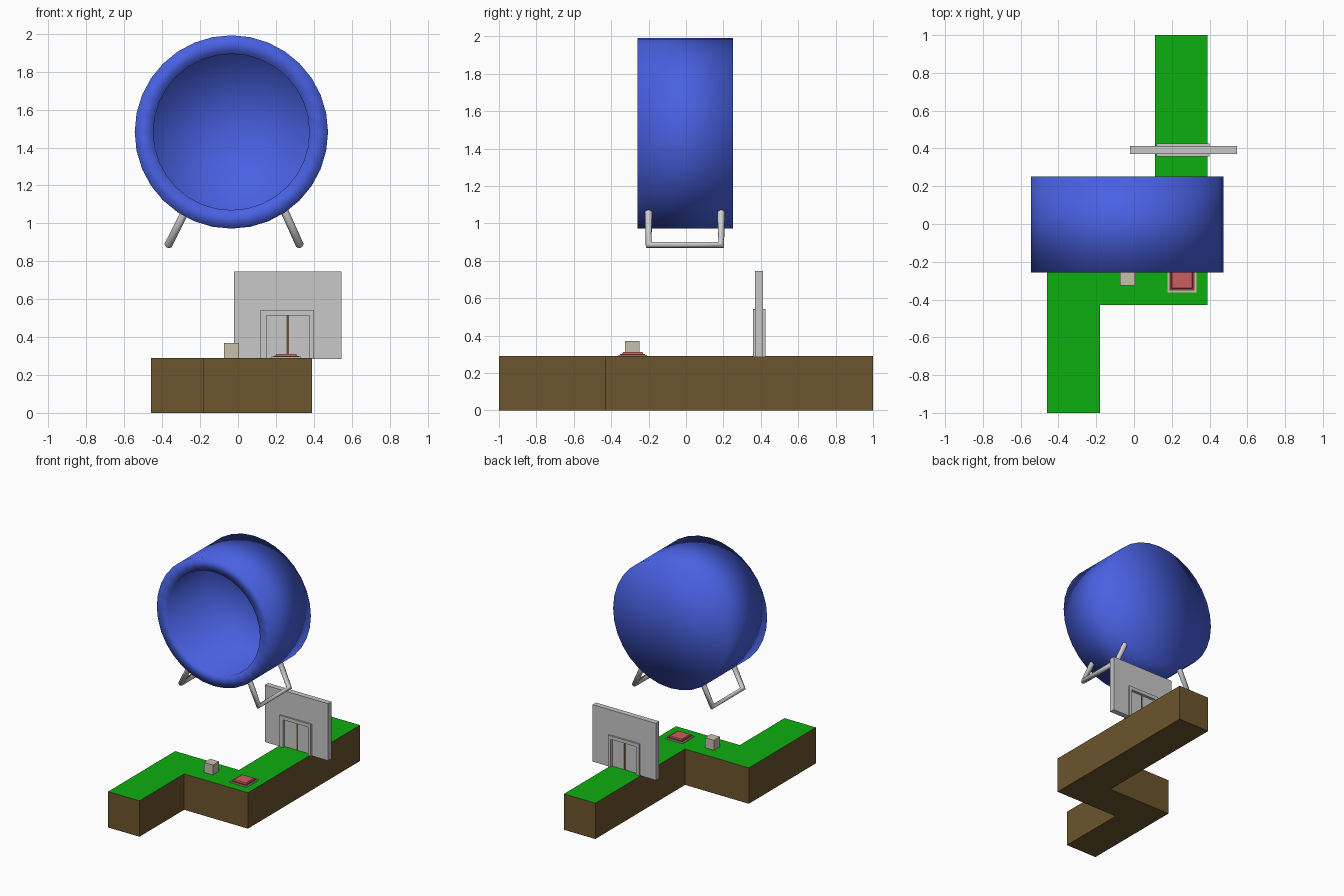
import bpy, bmesh, math
from mathutils import Vector

if "Cube" in bpy.data.objects:
    bpy.data.objects.remove(bpy.data.objects["Cube"])


def mat(name, rgb):
    m = bpy.data.materials.new(name)
    m.diffuse_color = (*rgb, 1)
    m.use_nodes = True
    m.node_tree.nodes["Principled BSDF"].inputs["Base Color"].default_value = m.diffuse_color
    return m


GREEN = mat("grass green", (0.004, 0.42, 0.005))
BROWN = mat("earth brown", (0.15, 0.09, 0.026))
BLUE = mat("barrel blue", (0.065, 0.12, 0.76))
GREY = mat("wall grey", (0.58, 0.58, 0.58))
METAL = mat("leg metal", (0.62, 0.62, 0.62))
BEIGE = mat("block beige", (0.57, 0.53, 0.41))
RED = mat("button red", (0.60, 0.11, 0.11))
DARK_RED = mat("button dark red", (0.30, 0.045, 0.045))


def finish(name, bm, *mats):
    bmesh.ops.recalc_face_normals(bm, faces=bm.faces)
    me = bpy.data.meshes.new(name)
    bm.to_mesh(me)
    bm.free()
    for m in mats:
        me.materials.append(m)
    ob = bpy.data.objects.new(name, me)
    bpy.context.collection.objects.link(ob)
    return ob


def prism(name, pts, axis, lo, hi, *mats):
    """Extrude a 2D outline: axis 'z' uses (x, y), axis 'y' uses (x, z)."""
    bm = bmesh.new()
    co = (lambda p, h: (p[0], p[1], h)) if axis == 'z' else (lambda p, h: (p[0], h, p[1]))
    f = bm.faces.new([bm.verts.new(co(p, lo)) for p in pts])
    ext = bmesh.ops.extrude_face_region(bm, geom=[f])
    d = (0, 0, hi - lo) if axis == 'z' else (0, hi - lo, 0)
    bmesh.ops.translate(bm, verts=[v for v in ext["geom"] if isinstance(v, bmesh.types.BMVert)], vec=d)
    return finish(name, bm, *mats)


def box(name, x0, x1, y0, y1, z0, z1, m, taper=0):
    ob = prism(name, [(x0, y0), (x1, y0), (x1, y1), (x0, y1)], 'z', z0, z1, m)
    cx, cy = (x0 + x1) / 2, (y0 + y1) / 2
    for v in ob.data.vertices:
        if abs(v.co.z - z1) < 1e-5:
            v.co.x -= math.copysign(taper, v.co.x - cx)
            v.co.y -= math.copysign(taper, v.co.y - cy)
    return ob


def arch(name, x0, x1, top, ix0, ix1, itop, y0, y1, m):
    z = 0.285
    prism(name, [(x0, z), (x0, top), (x1, top), (x1, z), (ix1, z), (ix1, itop),
                 (ix0, itop), (ix0, z)], 'y', y0, y1, m)


# zigzag path: brown block, green upper face
path = prism("zigzag_path", [(-0.46, -1), (-0.18, -1), (-0.18, -0.43), (0.39, -0.43), (0.39, 1),
                             (0.11, 1), (0.11, -0.145), (-0.46, -0.145)], 'z', 0, 0.29, BROWN, GREEN)
for p in path.data.polygons:
    p.material_index = 1 if p.normal.z > 0.5 else 0

# wall with framed double door
arch("wall", -0.02, 0.545, 0.745, 0.13, 0.39, 0.53, 0.37, 0.413, GREY)
arch("door_frame", 0.12, 0.40, 0.543, 0.15, 0.375, 0.515, 0.357, 0.426, GREY)
box("left_door", 0.148, 0.255, 0.38, 0.403, 0.285, 0.518, GREY)
box("right_door", 0.27, 0.377, 0.38, 0.403, 0.285, 0.518, GREY)
box("door_gap_strip", 0.25, 0.275, 0.384, 0.399, 0.285, 0.518, BROWN)

# floor button and small block
box("button_base", 0.177, 0.331, -0.362, -0.208, 0.288, 0.297, BEIGE)
box("button_rim", 0.187, 0.321, -0.352, -0.218, 0.295, 0.301, DARK_RED)
box("button_top", 0.196, 0.312, -0.343, -0.227, 0.298, 0.311, RED, 0.005)
box("small_block", -0.075, 0.004, -0.325, -0.248, 0.288, 0.37, BEIGE)

# hanging barrel: hollow cup, open to the front, spun about the y axis
N = 32
bm = bmesh.new()
center = Vector((-0.035, 0, 1.482))
rings = []
for r, y in [(0.51, 0.252), (0.51, -0.258), (0.412, -0.258), (0.41, 0.21)]:
    rings.append([bm.verts.new(center + Vector((r * math.cos(a), y, r * math.sin(a))))
                  for a in (2 * math.pi * i / N for i in range(N))])
for a, b in zip(rings, rings[1:]):
    for i in range(N):
        j = (i + 1) % N
        bm.faces.new((a[i], a[j], b[j], b[i]))
for ring, y in ((rings[0], 0.252), (rings[-1], 0.21)):
    c = bm.verts.new(center + Vector((0, y, 0)))
    for i in range(N):
        bm.faces.new((ring[i], ring[(i + 1) % N], c))
barrel = finish("hanging_barrel", bm, BLUE)
barrel.data.shade_smooth()

# two U-shaped tube legs
for name, xt, xb in (("left_leg", -0.275, -0.368), ("right_leg", 0.243, 0.326)):
    cu = bpy.data.curves.new(name, 'CURVE')
    cu.dimensions = '3D'
    cu.bevel_depth = 0.021
    cu.bevel_resolution = 2
    cu.use_fill_caps = True
    sp = cu.splines.new('POLY')
    sp.points.add(3)
    for pt, co in zip(sp.points, [(xt, -0.2, 1.07), (xb, -0.2, 0.885), (xb, 0.188, 0.885), (xt, 0.188, 1.07)]):
        pt.co = (*co, 1)
    cu.materials.append(METAL)
    ob = bpy.data.objects.new(name, cu)
    bpy.context.collection.objects.link(ob)
